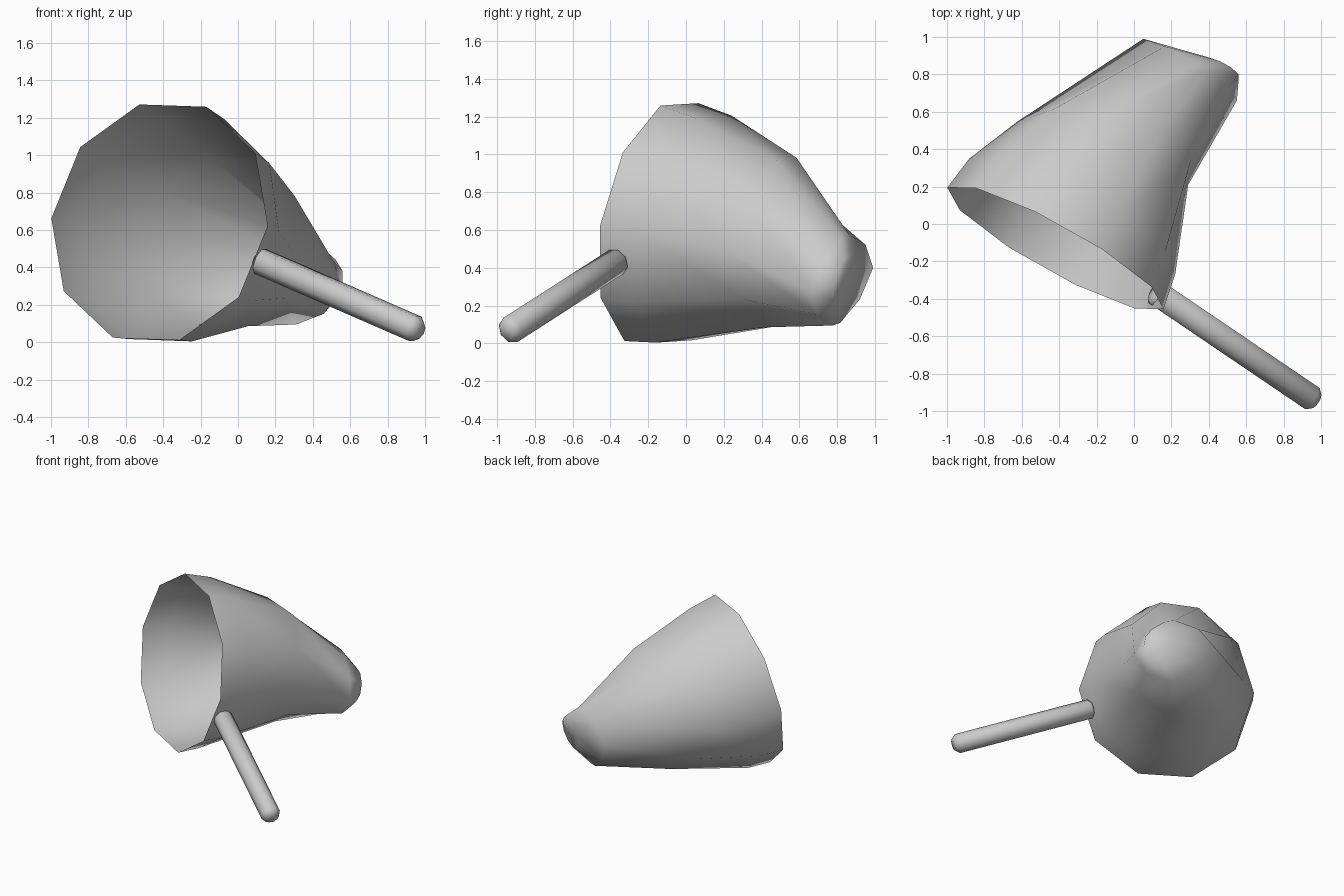
import bpy, bmesh, math
from mathutils import Vector

if "Cube" in bpy.data.objects:
    bpy.data.objects.remove(bpy.data.objects["Cube"])

grey = bpy.data.materials.new("light_grey")
grey.diffuse_color = (0.6, 0.6, 0.6, 1)
grey.use_nodes = True
grey.node_tree.nodes["Principled BSDF"].inputs["Base Color"].default_value = grey.diffuse_color


def ring(bm, sec, sides, start):
    """Loop of vertices from centre, side, up and (optional) down vectors.
    A point power above 1 pinches the loop towards its two sides."""
    c, s, u = (Vector(v) for v in sec[:3])
    d = Vector(sec[3]) if len(sec) > 3 and sec[3] else -u
    power = sec[4] if len(sec) > 4 else 1
    verts = []
    for i in range(sides):
        a = math.radians(start) + math.tau * i / sides
        sn, cs = math.sin(a), math.cos(a)
        w = math.copysign(abs(sn) ** power, sn)
        verts.append(bm.verts.new(c + s * w + (u * cs if cs > 0 else d * -cs)))
    return verts


def loft(name, sections, sides, start, cap_first):
    """Skin a row of loops into one object, closing the last loop."""
    bm = bmesh.new()
    loops = [ring(bm, sec, sides, start) for sec in sections]
    for a, b in zip(loops, loops[1:]):
        for i in range(sides):
            j = (i + 1) % sides
            bm.faces.new((a[i], a[j], b[j], b[i]))
    bm.faces.new(loops[-1])
    if cap_first:
        bm.faces.new(loops[0][::-1])
    bmesh.ops.recalc_face_normals(bm, faces=bm.faces)
    for f in bm.faces:
        f.smooth = True
    mesh = bpy.data.meshes.new(name)
    bm.to_mesh(mesh)
    bm.free()
    mesh.materials.append(grey)
    obj = bpy.data.objects.new(name, mesh)
    bpy.context.collection.objects.link(obj)
    return obj


# Net bag: open ten-sided rim narrowing to a drooping closed end
# each section: centre, half-width, half-height up, half-height down, pinch
loft("net_bag", [
    ((-0.42, -0.13, 0.642), (0.578, -0.325, -0.02), (0.075, 0.10, 0.655)),
    ((-0.33, 0.04, 0.605), (0.55, -0.31, -0.02), (0.09, 0.11, 0.625)),
    ((-0.165, 0.38, 0.51), (0.455, -0.17, -0.02), (0.17, 0.16, 0.49),
     (0.08, 0.09, -0.44)),
    ((0.30, 0.825, 0.34), (0.25, -0.165, -0.06), (0.06, 0.02, 0.24),
     (-0.02, -0.03, -0.25), 1.8),
    ((0.46, 0.835, 0.33), (0.10, -0.055, -0.03), (0.03, 0.02, 0.13)),
], 10, 18, False)

# Handle: eight-sided rod with chamfered ends, attached at the rim
p0, p1 = Vector((0.108, -0.36, 0.437)), Vector((0.974, -0.947, 0.06))
d = (p1 - p0).normalized()
side = d.cross(Vector((0, 0, 1))).normalized()
up = side.cross(d)
loft("handle", [(p0 + d * t, side * r, up * r) for t, r in (
    (0, 0.055), (0.02, 0.074),
    ((p1 - p0).length - 0.035, 0.074), ((p1 - p0).length, 0.045))],
    8, 22.5, True)
